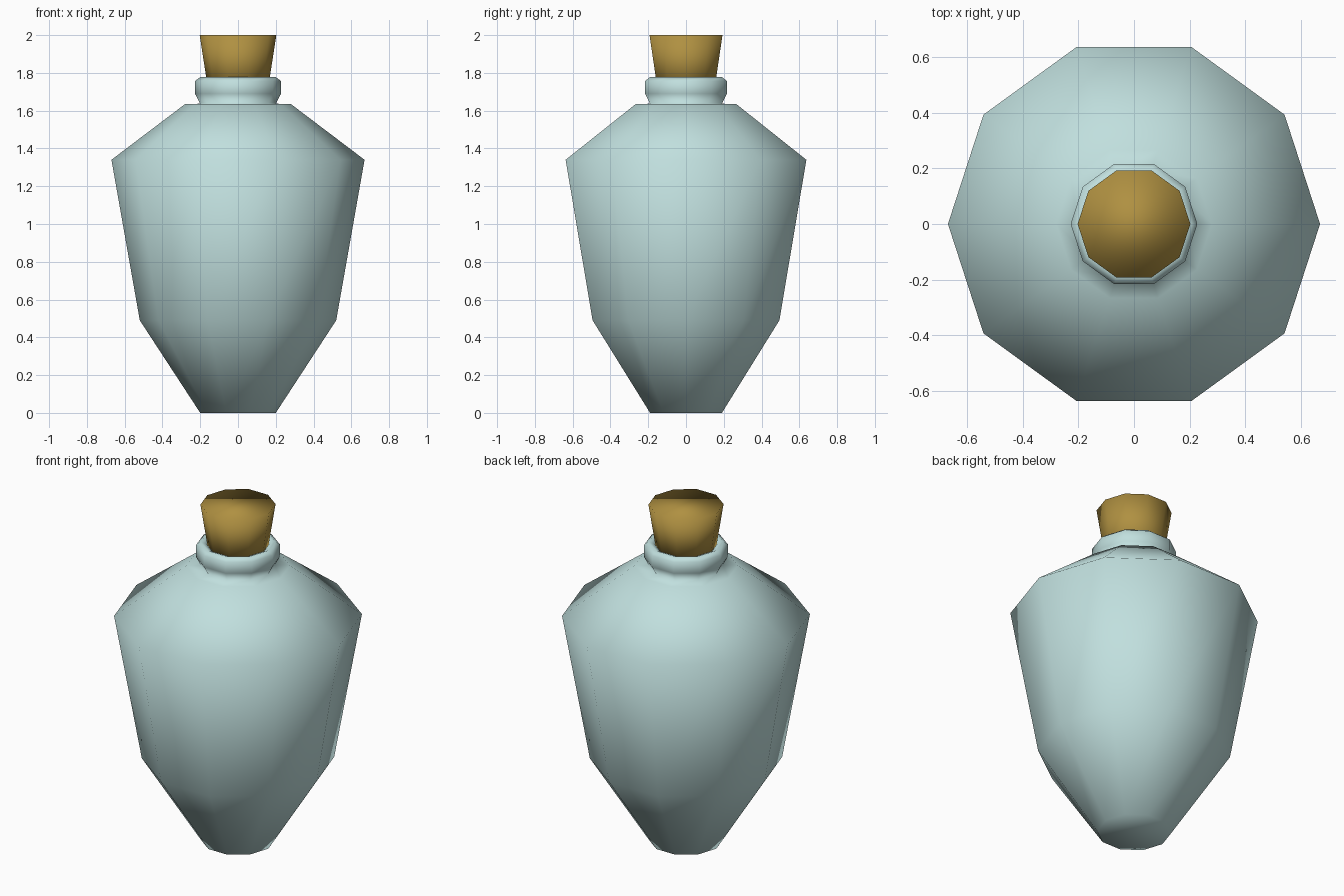
import bpy, bmesh, math

if "Cube" in bpy.data.objects:
    bpy.data.objects.remove(bpy.data.objects["Cube"])

SIDES = 10


def material(name, rgb):
    m = bpy.data.materials.new(name)
    m.diffuse_color = (*rgb, 1.0)
    m.use_nodes = True
    m.node_tree.nodes["Principled BSDF"].inputs["Base Color"].default_value = m.diffuse_color
    return m


def lathe(name, profile, mat):
    """Revolve (radius, height) points into a closed ten-sided solid."""
    bm = bmesh.new()
    rings = []
    for r, z in profile:
        rings.append([bm.verts.new((r * math.cos(2 * math.pi * i / SIDES),
                                    r * math.sin(2 * math.pi * i / SIDES), z))
                      for i in range(SIDES)])
    for a, b in zip(rings, rings[1:]):
        for i in range(SIDES):
            j = (i + 1) % SIDES
            bm.faces.new((a[i], a[j], b[j], b[i]))
    bm.faces.new(rings[0][::-1])
    bm.faces.new(rings[-1])
    bmesh.ops.recalc_face_normals(bm, faces=bm.faces)
    for f in bm.faces:
        f.smooth = True
    me = bpy.data.meshes.new(name)
    bm.to_mesh(me)
    bm.free()
    me.materials.append(mat)
    ob = bpy.data.objects.new(name, me)
    bpy.context.collection.objects.link(ob)
    return ob


glass = material("pale_glass", (0.53, 0.74, 0.73))
cork = material("cork_brown", (0.43, 0.28, 0.053))

# Bottle: tapered foot, wide shoulder, flat collar, flared lip and mouth
lathe("bottle", [(0.20, 0.0), (0.52, 0.49), (0.67, 1.34), (0.28, 1.635),
                 (0.20, 1.637), (0.228, 1.69), (0.228, 1.757),
                 (0.20, 1.778), (0.17, 1.765), (0.16, 1.70)], glass)

# Tapered stopper seated in the mouth
lathe("stopper", [(0.158, 1.71), (0.203, 2.0)], cork)
